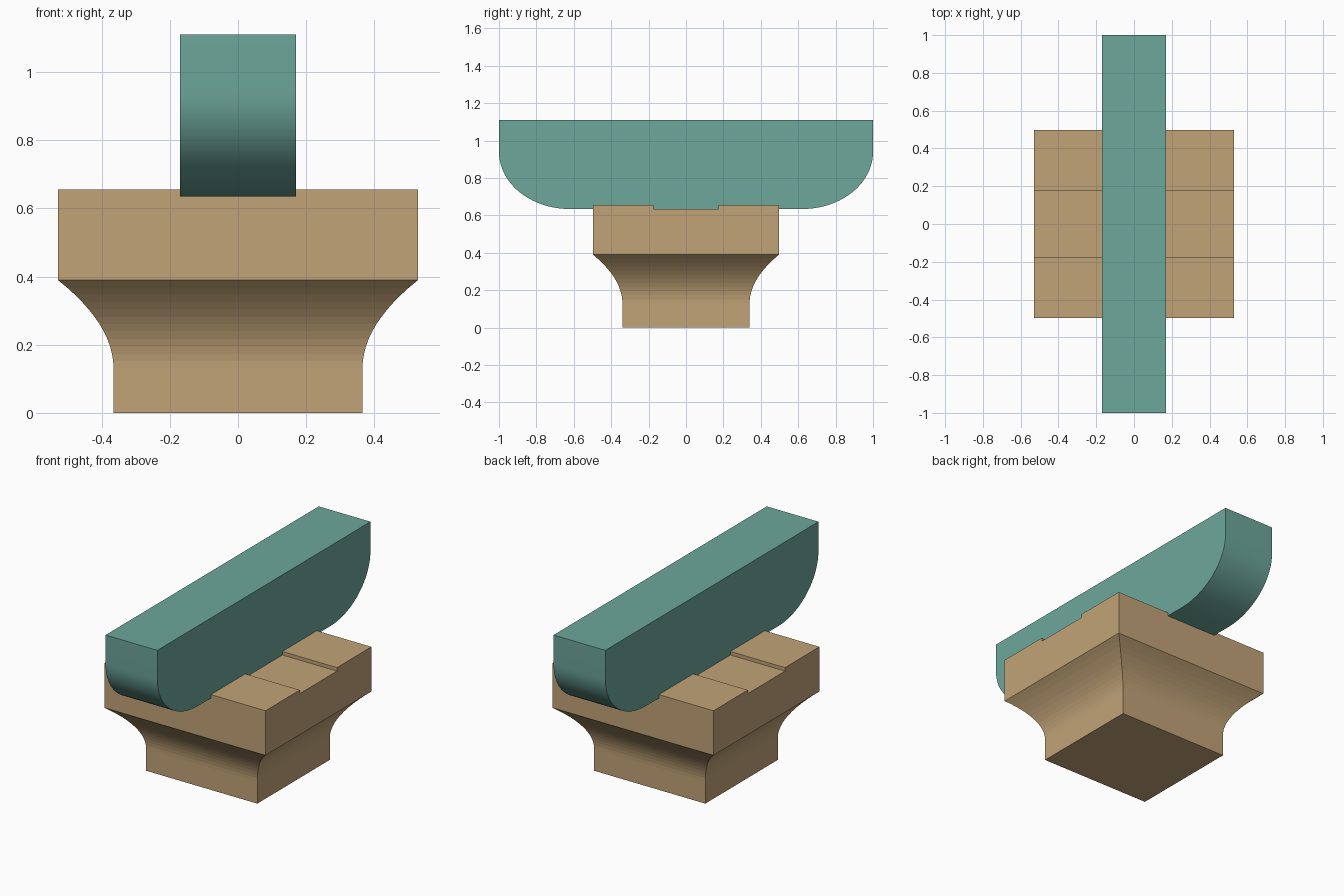
import bpy, bmesh, math

if "Cube" in bpy.data.objects:
    bpy.data.objects.remove(bpy.data.objects["Cube"])


def material(name, rgb):
    m = bpy.data.materials.new(name)
    m.diffuse_color = (*rgb, 1.0)
    m.use_nodes = True
    m.node_tree.nodes["Principled BSDF"].inputs["Base Color"].default_value = m.diffuse_color
    return m


def finish(name, bm, mat):
    bmesh.ops.recalc_face_normals(bm, faces=bm.faces[:])
    me = bpy.data.meshes.new(name)
    bm.to_mesh(me)
    bm.free()
    me.materials.append(mat)
    ob = bpy.data.objects.new(name, me)
    bpy.context.collection.objects.link(ob)
    return ob


tan = material("tan wood", (0.539, 0.371, 0.188))
teal = material("teal paint", (0.153, 0.386, 0.328))

FLOOR, TOP = 0.634, 0.655      # notch floor and top of the block
ARM_X, NOTCH_Y = 0.17, 0.174   # half widths of the arm and the cross notch

# Bearing block: stacked rectangles with a concave flare
rings = [(0.365, 0.34, 0.0)]
STEPS = 12
for i in range(STEPS + 1):
    t = i / STEPS
    rings.append((0.365 + 0.1635 * t * t, 0.34 + 0.157 * t * t, 0.13 + 0.26 * t))
rings.append((0.5285, 0.497, FLOOR))

bm = bmesh.new()
loops = [[bm.verts.new((sx * x, sy * y, z))
          for sx, sy in ((-1, -1), (1, -1), (1, 1), (-1, 1))] for x, y, z in rings]
for a, b in zip(loops, loops[1:]):
    for i in range(4):
        j = (i + 1) % 4
        bm.faces.new((a[i], a[j], b[j], b[i]))
bm.faces.new(loops[0][::-1])
bm.faces.new(loops[-1])


def top_faces():
    return [f for f in bm.faces if all(abs(v.co.z - FLOOR) < 1e-5 for v in f.verts)]


# Crossed notches: split the top face, then raise its four corners
for axis, d in ((0, ARM_X), (1, NOTCH_Y)):
    for s in (-1, 1):
        co, no = [0, 0, FLOOR], [0, 0, 0]
        co[axis], no[axis] = s * d, 1
        faces = top_faces()
        edges = list({e for f in faces for e in f.edges})
        verts = list({v for f in faces for v in f.verts})
        bmesh.ops.bisect_plane(bm, geom=verts + edges + faces, dist=1e-6,
                               plane_co=co, plane_no=no)
corners = []
for f in top_faces():
    c = f.calc_center_median()
    if abs(c.x) > ARM_X and abs(c.y) > NOTCH_Y:
        corners.append(f)
res = bmesh.ops.extrude_face_region(bm, geom=corners)
for v in res["geom"]:
    if isinstance(v, bmesh.types.BMVert):
        v.co.z = TOP
bmesh.ops.delete(bm, geom=[f for f in corners if f.is_valid], context='FACES_ONLY')
finish("bearing_block", bm, tan)

# Bracket arm: side profile with elliptical lower ends, extruded across x
RY, RZ, ARM_TOP, N = 0.38, 0.305, 1.11, 20
half = [(1.0, ARM_TOP)]
for i in range(N + 1):
    a = math.pi / 2 * i / N
    half.append((1 - RY + RY * math.cos(a), FLOOR + RZ - RZ * math.sin(a)))
profile = half + [(-y, z) for y, z in reversed(half)]
bm = bmesh.new()
side = bm.faces.new([bm.verts.new((-ARM_X, y, z)) for y, z in profile])
res = bmesh.ops.extrude_face_region(bm, geom=[side], use_keep_orig=True)
bmesh.ops.translate(bm, vec=(2 * ARM_X, 0, 0),
                    verts=[v for v in res["geom"] if isinstance(v, bmesh.types.BMVert)])
arm = finish("bracket_arm", bm, teal)
bpy.context.view_layer.objects.active = arm
arm.select_set(True)
bpy.ops.object.shade_smooth_by_angle(angle=math.radians(30))
